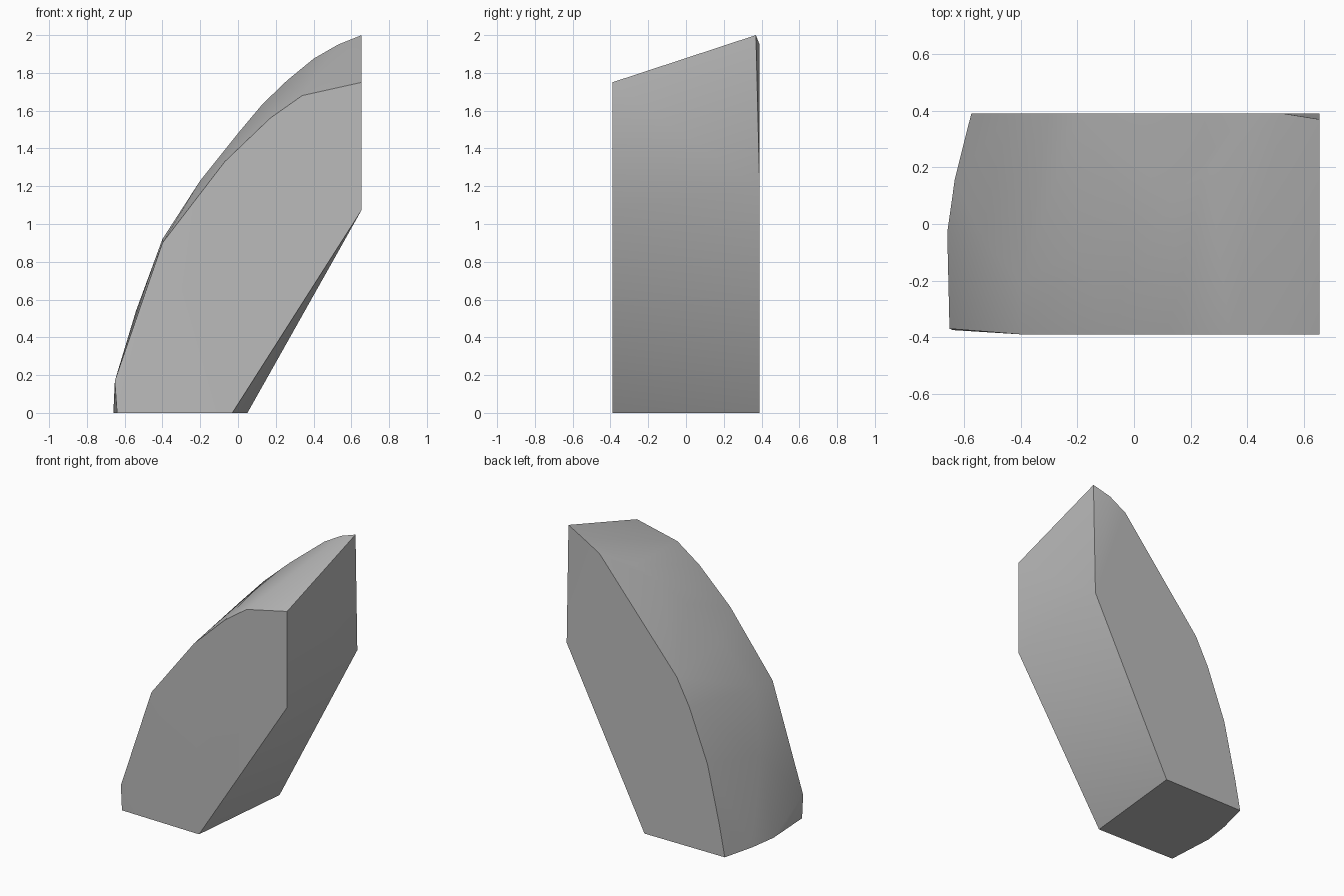
import bpy, bmesh, math

cube = bpy.data.objects.get("Cube")
if cube:
    bpy.data.objects.remove(cube, do_unlink=True)

# Single plain grey
grey = bpy.data.materials.new("stone grey")
grey.use_nodes = True
colour = (0.5, 0.5, 0.5, 1)
grey.diffuse_color = colour
grey.node_tree.nodes["Principled BSDF"].inputs["Base Color"].default_value = colour

# Front outline, (x, z), on the plane y = -0.39
FRONT = [(-0.03, 0), (0.655, 1.075), (0.655, 1.75), (0.34, 1.68), (0.17, 1.56),
         (-0.07, 1.33), (-0.40, 0.90)]
# Back outline, (x, z), on the plane y = 0.39
BACK = [(0.05, 0), (0.655, 1.18), (0.53, 1.95), (0.40, 1.875), (-0.20, 1.17),
        (-0.30, 0.98), (-0.44, 0.62), (-0.53, 0.23), (-0.575, 0)]
# Crown of the curved side and the chamfered corners, (x, y, z)
CROWN = [(-0.64, -0.375, 0), (-0.652, -0.37, 0.17), (-0.66, -0.03, 0), (-0.633, 0.16, 0),
         (-0.54, -0.05, 0.54), (-0.40, -0.20, 0.92), (-0.20, -0.10, 1.23),
         (0.0, 0.0, 1.48), (0.13, 0.10, 1.635), (0.26, 0.20, 1.76), (0.655, 0.37, 2.0)]

points = ([(x, -0.39, z) for x, z in FRONT] +
          [(x, 0.39, z) for x, z in BACK] + CROWN)

# Wrap the outlines in one tight faceted skin
bm = bmesh.new()
for p in points:
    bm.verts.new(p)
result = bmesh.ops.convex_hull(bm, input=bm.verts[:])
loose = [v for v in bm.verts if not v.link_faces]
bmesh.ops.delete(bm, geom=loose, context='VERTS')
# Merge the triangles of the flat faces
bmesh.ops.dissolve_limit(bm, angle_limit=math.radians(0.5),
                         verts=bm.verts[:], edges=bm.edges[:])
bmesh.ops.recalc_face_normals(bm, faces=bm.faces[:])

mesh = bpy.data.meshes.new("curved_block")
bm.to_mesh(mesh)
bm.free()
mesh.materials.append(grey)
block = bpy.data.objects.new("curved_block", mesh)
bpy.context.collection.objects.link(block)

# Smooth the curved side, keep the rims sharp
bpy.ops.object.select_all(action='DESELECT')
block.select_set(True)
bpy.context.view_layer.objects.active = block
bpy.ops.object.shade_smooth_by_angle(angle=math.radians(35))
